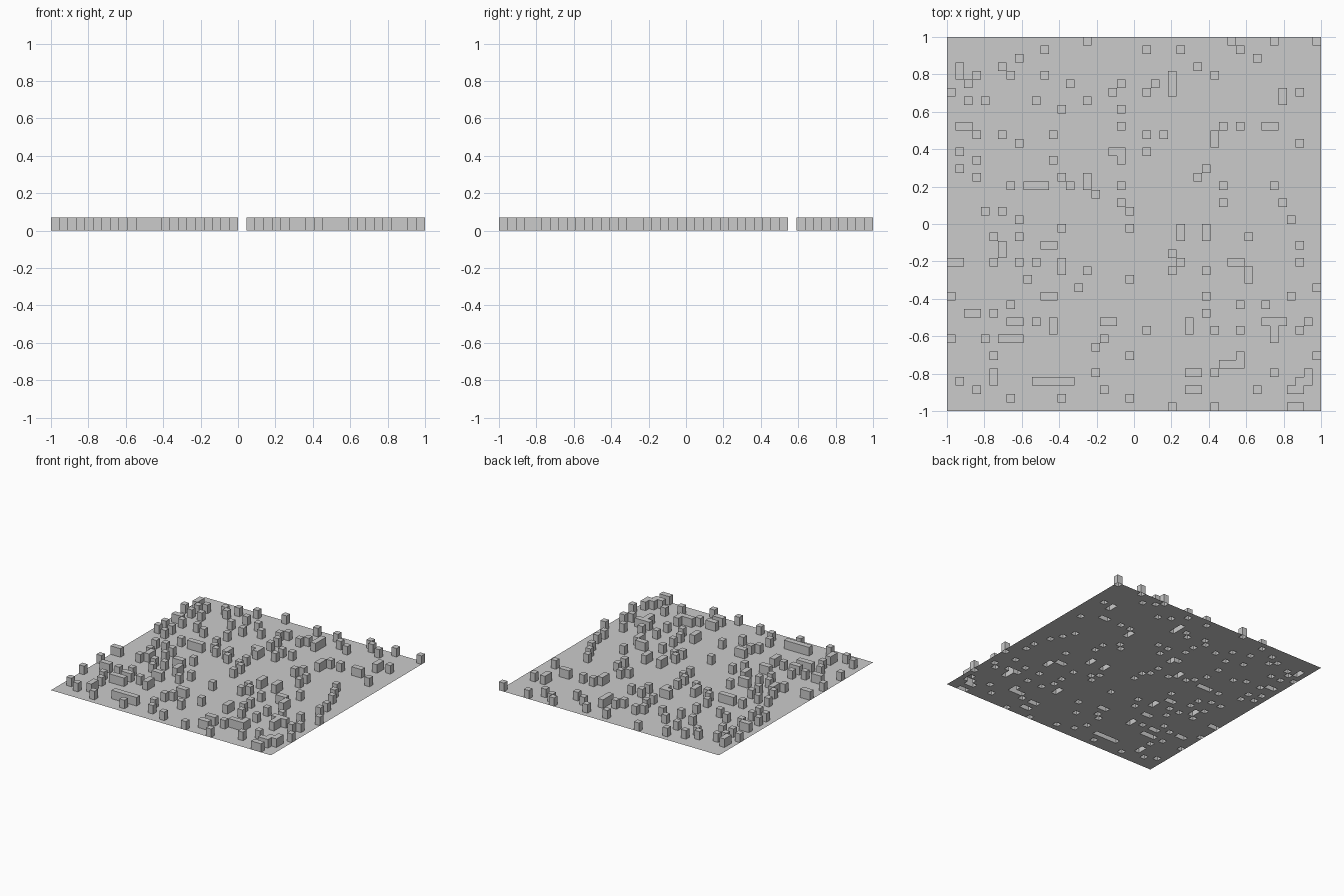
import bpy, bmesh, random

if "Cube" in bpy.data.objects:
    bpy.data.objects.remove(bpy.data.objects["Cube"])

N = 44              # tiles per side
CELL = 2 / N
HEIGHT = 0.07

# Bars and edge posts: (column, row, length), counted from the front left corner
BARS_X = [(1, 33, 2), (37, 33, 2), (19, 30, 2), (9, 26, 3), (11, 19, 2), (0, 17, 2),
          (33, 17, 2), (11, 13, 2), (2, 11, 2), (7, 10, 2), (6, 8, 3), (18, 10, 2),
          (37, 10, 3), (32, 5, 3), (10, 3, 5), (28, 4, 2), (28, 2, 2), (41, 3, 2),
          (40, 2, 2), (40, 0, 2),
          (16, 43, 1), (33, 43, 1), (38, 43, 1), (43, 43, 1), (0, 37, 1), (0, 13, 1),
          (0, 8, 1), (43, 14, 1), (43, 6, 1), (26, 0, 1), (31, 0, 1)]
BARS_Y = [(1, 39, 2), (26, 37, 3), (39, 36, 2), (31, 31, 2), (20, 29, 2), (16, 26, 2),
          (27, 20, 2), (30, 20, 2), (6, 18, 2), (13, 16, 2), (35, 15, 2), (12, 9, 2),
          (28, 9, 2), (38, 8, 3), (34, 5, 2), (5, 3, 2), (42, 3, 2)]

# Scattered posts per quarter-width zone, back row first
DENSITY = ["8974", "B874", "8566", "6735"]

raised = {(c + i, r) for c, r, n in BARS_X for i in range(n)}
raised |= {(c, r + i) for c, r, n in BARS_Y for i in range(n)}


def is_free(c, r):
    """Inside the rim, off the two clear lanes, not touching another block."""
    if not (0 < c < N - 1 and 0 < r < N - 1) or c == 22 or r == 34:
        return False
    near = [(c, r), (c + 1, r), (c - 1, r), (c, r + 1), (c, r - 1)]
    return not any(p in raised for p in near)


# Fill each zone with single posts
random.seed(7)
Z = N // 4
for zr, line in enumerate(DENSITY):
    for zc, digit in enumerate(line):
        for _ in range(int(digit, 16)):
            spots = [(c, r) for c in range(zc * Z, zc * Z + Z)
                     for r in range((3 - zr) * Z, (3 - zr) * Z + Z) if is_free(c, r)]
            if spots:
                raised.add(random.choice(spots))

# Flat tiled sheet
bm = bmesh.new()
bmesh.ops.create_grid(bm, x_segments=N, y_segments=N, size=1)


def cell_of(face):
    p = face.calc_center_median()
    return int((p.x + 1) / CELL), int((p.y + 1) / CELL)


# Raise the chosen tiles, leaving them hollow and open underneath
tops = [f for f in bm.faces if cell_of(f) in raised]
new = bmesh.ops.extrude_face_region(bm, geom=tops)["geom"]
bmesh.ops.translate(bm, vec=(0, 0, HEIGHT),
                    verts=[g for g in new if isinstance(g, bmesh.types.BMVert)])
floor = [f for f in bm.faces
         if all(v.co.z < 1e-4 for v in f.verts) and cell_of(f) in raised]
bmesh.ops.delete(bm, geom=floor, context='FACES')
bm.normal_update()

mesh = bpy.data.meshes.new("block_field")
bm.to_mesh(mesh)
bm.free()
bpy.context.collection.objects.link(bpy.data.objects.new("block_field", mesh))
